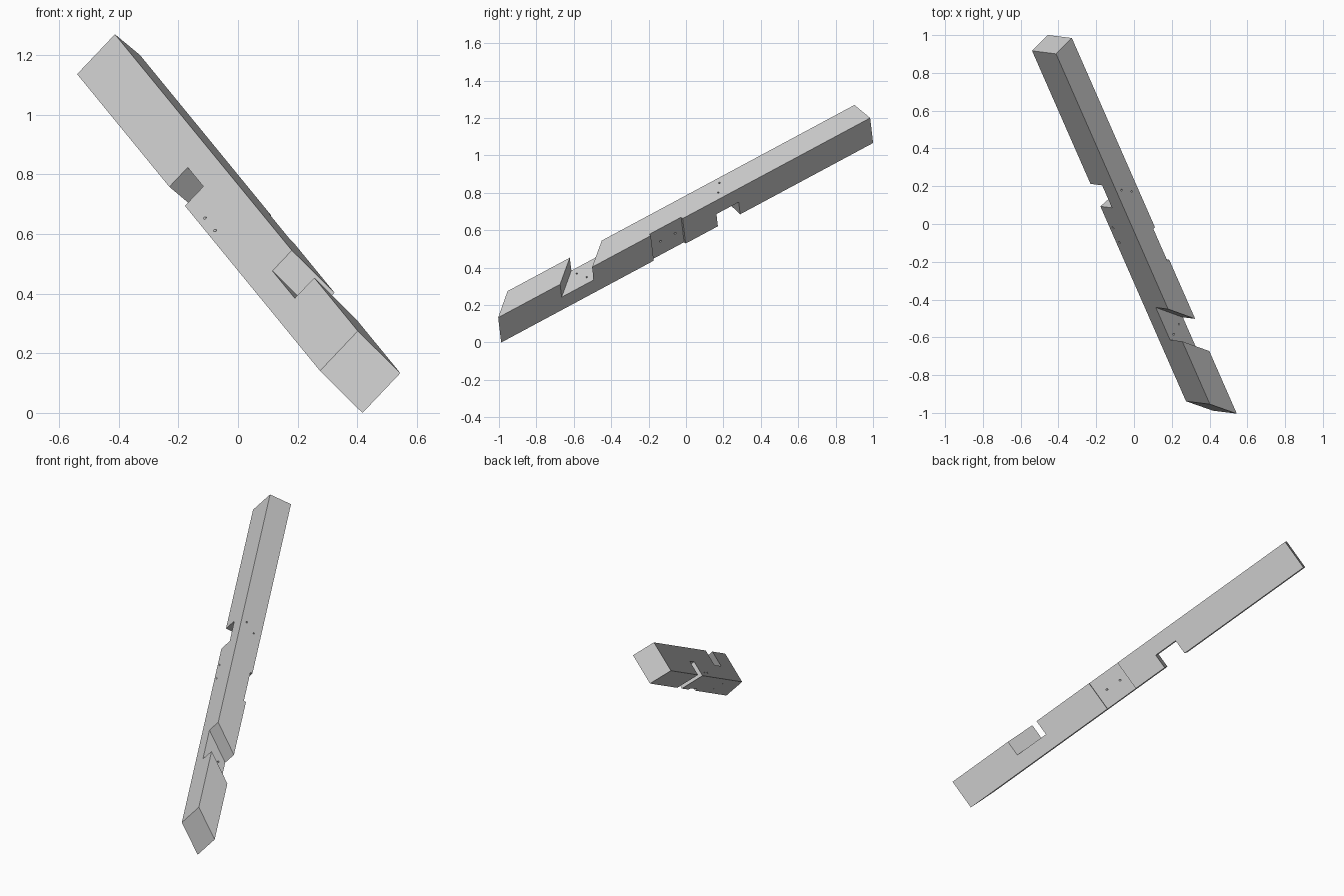
import bpy
import bmesh
from mathutils import Vector, Matrix

old = bpy.data.objects.get("Cube")
if old:
    bpy.data.objects.remove(old, do_unlink=True)

# Beam section: local x runs along the beam, y across its width, z through its thickness
WIDTH, THICK = 0.185, 0.137
SLANT = 0.157      # lengthwise shift of the angled cuts through the thickness
FLOOR = 0.09       # level of both half-depth notches
RECESS = 0.014

# Frame of the sloping beam
along = Vector((-0.361, 0.822, 0.441)).normalized()
through = Vector((0.632, 0.564, -0.532))
through = (through - along * through.dot(along)).normalized()
across = through.cross(along)
frame = Matrix((along, across, through)).transposed().to_4x4()
frame.translation = (0.275, -0.938, 0.141)

grey = bpy.data.materials.new("pale_grey")
grey.use_nodes = True
colour = (0.6, 0.6, 0.6, 1)
grey.diffuse_color = colour
grey.node_tree.nodes["Principled BSDF"].inputs["Base Color"].default_value = colour


def add_object(name, bm):
    bmesh.ops.recalc_face_normals(bm, faces=bm.faces)
    mesh = bpy.data.meshes.new(name)
    bm.to_mesh(mesh)
    bm.free()
    mesh.materials.append(grey)
    obj = bpy.data.objects.new(name, mesh)
    bpy.context.collection.objects.link(obj)
    obj.matrix_world = frame
    return obj


def prism(name, profile, y0, y1):
    """Extrude an (along, through) profile across the beam."""
    bm = bmesh.new()
    face = bm.faces.new([bm.verts.new((s, y0, q)) for s, q in profile])
    ext = bmesh.ops.extrude_face_region(bm, geom=[face])["geom"]
    verts = [g for g in ext if isinstance(g, bmesh.types.BMVert)]
    bmesh.ops.translate(bm, verts=verts, vec=(0, y1 - y0, 0))
    return add_object(name, bm)


def peg(name, start, end, radius=0.005):
    """Round cutter running a little past both points."""
    a, b = Vector(start), Vector(end)
    bm = bmesh.new()
    turn = (b - a).to_track_quat('Z', 'Y').to_matrix().to_4x4()
    bmesh.ops.create_cone(bm, cap_ends=True, segments=12, radius1=radius, radius2=radius,
                          depth=(b - a).length + 0.04,
                          matrix=Matrix.Translation((a + b) / 2) @ turn)
    return add_object(name, bm)


def slanted(s0, s1, margin=0.02):
    """Parallelogram profile leaning with the angled cuts."""
    lean = SLANT / THICK
    lo, hi = -margin, THICK + margin
    return [(s0 - lean * lo, lo), (s1 - lean * lo, lo), (s1 - lean * hi, hi), (s0 - lean * hi, hi)]


# Beam with angled foot, near-square head and a shallow recess on its underside
inner = THICK - RECESS
beam = prism("timber_beam", [
    (0, 0), (2.257, 0), (2.265, THICK),
    (1.045, THICK), (1.045, inner), (0.838, inner), (0.838, THICK),
    (-0.155, THICK)], 0, WIDTH)

# Half-depth notches on opposite edges
cutters = [
    prism("upper_notch_cutter", [(1.255, -0.02), (1.4, -0.02), (1.4, THICK + 0.02), (1.255, THICK + 0.02)],
          -0.02, FLOOR),
    prism("lower_notch_cutter", slanted(0.405, 0.613), FLOOR, WIDTH + 0.02),
]

# Peg holes through both notches
for s, q in ((1.355, 0.035), (1.307, 0.092), (0.415, 0.037), (0.44, 0.095)):
    cutters.append(peg("notch_peg_cutter", (s, 0, q), (s, WIDTH, q)))

# Oblique peg holes from the upper face into the recess
for s in (1.12, 1.025):
    cutters.append(peg("oblique_peg_cutter", (s, 0.026, 0), (s - 0.138, 0.102, THICK)))

bpy.context.view_layer.objects.active = beam
for cutter in cutters:
    cutter.hide_render = True
    mod = beam.modifiers.new(cutter.name, 'BOOLEAN')
    mod.operation = 'DIFFERENCE'
    mod.solver = 'EXACT'
    mod.object = cutter
    bpy.ops.object.modifier_apply(modifier=mod.name)
    bpy.data.objects.remove(cutter, do_unlink=True)
